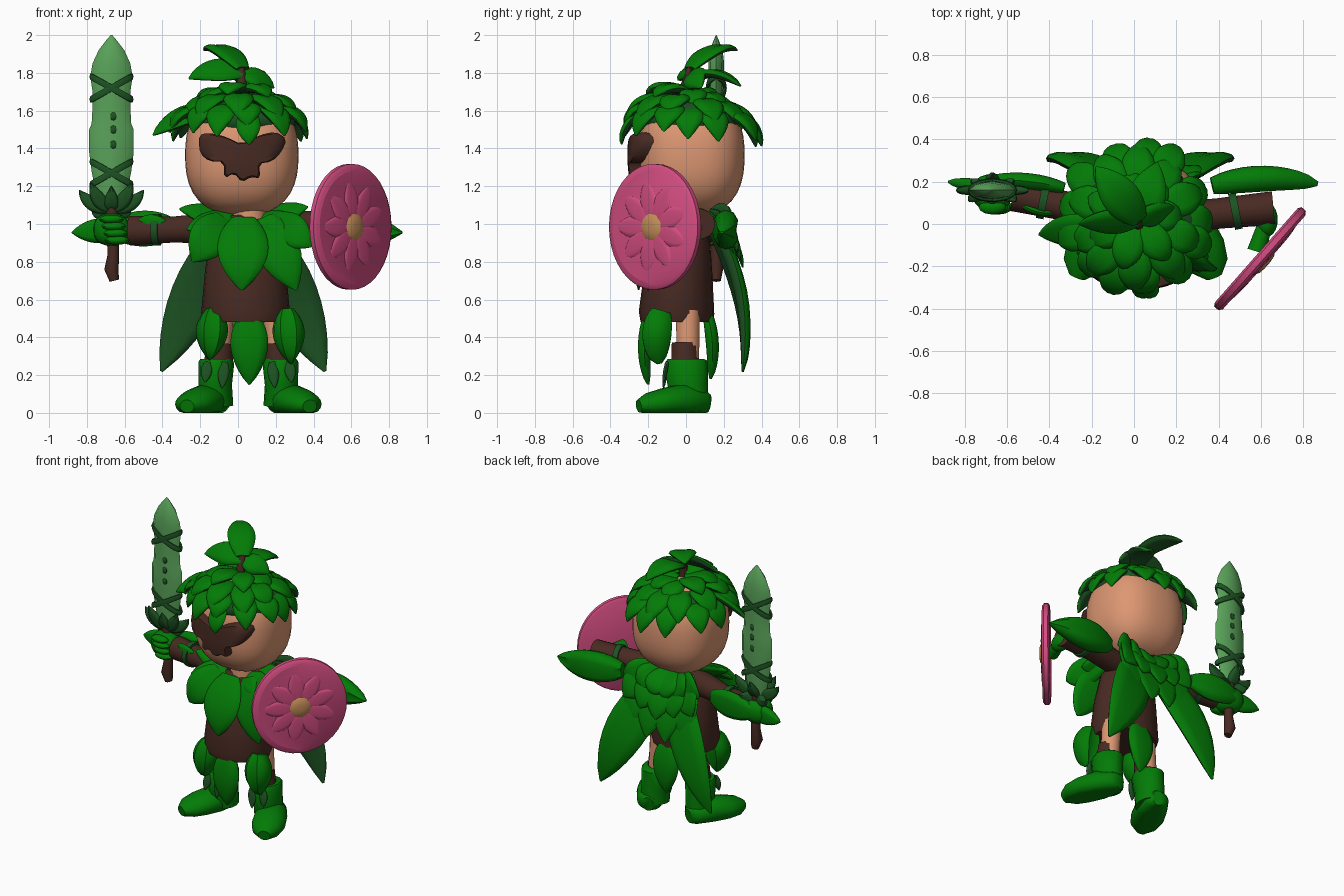
import bpy, bmesh, math, random
from mathutils import Vector as V

random.seed(4)
if "Cube" in bpy.data.objects:
    bpy.data.objects.remove(bpy.data.objects["Cube"])

X, Y, Z = V((1, 0, 0)), V((0, 1, 0)), V((0, 0, 1))


def material(name, r, g, b):
    m = bpy.data.materials.new(name)
    m.use_nodes = True
    m.diffuse_color = (r, g, b, 1)
    m.node_tree.nodes["Principled BSDF"].inputs["Base Color"].default_value = (r, g, b, 1)
    return m


GREEN = material("leaf green", .001, .2, .002)
DARK = material("dark green", .012, .085, .016)
PALE = material("blade green", .1, .36, .1)
SKIN = material("skin", .72, .31, .17)
BROWN = material("bark brown", .065, .023, .016)
PINK = material("petal pink", .66, .075, .22)
GOLD = material("flower centre", .56, .27, .1)


def finish(name, bm, *mats):
    bmesh.ops.recalc_face_normals(bm, faces=bm.faces[:])
    me = bpy.data.meshes.new(name)
    bm.to_mesh(me)
    bm.free()
    for m in mats:
        me.materials.append(m)
    me.polygons.foreach_set("use_smooth", [True] * len(me.polygons))
    me.set_sharp_from_angle(angle=math.radians(45))
    ob = bpy.data.objects.new(name, me)
    bpy.context.collection.objects.link(ob)
    return ob


def loft(name, path, radii, mat, hint=Y, sides=14, crease=0, under=None, floor=False):
    """Skin elliptical rings along a path; hint is the direction of the second radius."""
    bm = bmesh.new()
    path = [V(p) for p in path]
    rings = []
    for i, p in enumerate(path):
        t = (path[min(i + 1, len(path) - 1)] - path[max(i - 1, 0)]).normalized()
        side = t.cross(hint).normalized()
        up = side.cross(t)
        a, b = radii[i] if isinstance(radii[i], tuple) else (radii[i],) * 2
        ring = []
        for k in range(sides):
            ang = math.tau * k / sides
            s = math.sin(ang)
            co = p + side * a * math.cos(ang) + up * b * s * (1 - crease * abs(s) ** 8)
            if floor:
                co.z = max(co.z, 0)
            ring.append(bm.verts.new(co))
        rings.append(ring)
    for r, q in zip(rings, rings[1:]):
        for k in range(sides):
            j = (k + 1) % sides
            bm.faces.new((r[k], r[j], q[j], q[k]))
    bm.faces.new(rings[0])
    bm.faces.new(rings[-1])
    if under:
        bmesh.ops.recalc_face_normals(bm, faces=bm.faces[:])
        for f in bm.faces:
            f.material_index = int(f.normal.dot(hint.normalized()) < -.3)
    return finish(name, bm, mat, *([under] if under else []))


def leaf(name, base, tip, width, thick=.05, hint=Z, bend=(0, 0, 0), mat=GREEN, under=None):
    base, tip, bend = V(base), V(tip), V(bend)
    path, radii = [], []
    for i in range(11):
        t = i / 10
        path.append(base.lerp(tip, t) + bend * 4 * t * (1 - t))
        w = max(math.sin(math.pi * (.1 + .9 * t) ** .9), .02) ** .75
        radii.append((width / 2 * w, thick / 2 * w ** .6))
    return loft(name, path, radii, mat, hint, 12, .35, under)


def ball(name, centre, size, mat, power=2, seg=32):
    bm = bmesh.new()
    bmesh.ops.create_uvsphere(bm, u_segments=seg, v_segments=seg // 2, radius=1)
    for v in bm.verts:
        n = v.co / sum(abs(c) ** power for c in v.co) ** (1 / power)
        v.co = V(centre) + V(c * s for c, s in zip(n, size))
    return finish(name, bm, mat)


# Head, neck and cap
HC, HS, HP = (.02, .03, 1.365), (.3, .28, .32), 2.5
ball("head", HC, HS, SKIN, HP, 40)
loft("neck", [(.06, -.02, .95), (.06, -.02, 1.1)], [.09, .09], SKIN)
ball("hair_cap", (.02, .03, 1.55), (.29, .28, .13), DARK)

# Face mask with rounded corners, wrapped over the front of the head
outline = [(-.21, 1.45), (-.2, 1.37), (-.15, 1.33), (-.075, 1.33), (-.075, 1.24), (-.02, 1.27),
           (.02, 1.22), (.07, 1.25), (.12, 1.24), (.11, 1.32), (.18, 1.33), (.23, 1.38),
           (.26, 1.45), (.2, 1.49), (.11, 1.47), (.02, 1.42), (-.06, 1.46), (-.13, 1.48), (-.19, 1.48)]
outline = [tuple(V(p).lerp(V(q), f)) for p, q in zip(outline, outline[1:] + outline[:1]) for f in (.25, .75)]
bm = bmesh.new()
loops = []
for lift, scales in ((.06, (.3, .65, .92)), (.04, (1,)), (-.02, (1,))):
    for s in scales:
        loop = []
        for x, z in outline:
            x, z = .02 + (x - .02) * s, 1.36 + (z - 1.36) * s
            rest = 1 - abs((x - HC[0]) / HS[0]) ** HP - abs((z - HC[2]) / HS[2]) ** HP
            loop.append(bm.verts.new((x, HC[1] - HS[1] * max(rest, 0) ** (1 / HP) - lift, z)))
        loops.append(loop)
bm.faces.new(loops[0])
for p, q in zip(loops, loops[1:]):
    for k in range(len(p)):
        j = (k + 1) % len(p)
        bm.faces.new((p[k], p[j], q[j], q[k]))
finish("face_mask", bm, BROWN)

# Hair: three rows of overlapping leaves, hanging lower at the back
for row, (n, r0, z0, r1, z1, w) in enumerate(((13, .2, 1.6, .37, 1.455, .16),
                                              (10, .12, 1.65, .325, 1.55, .16),
                                              (7, .02, 1.68, .22, 1.64, .15))):
    for i in range(n):
        a = math.tau * (i + row * .5) / n + random.uniform(-.1, .1)
        d = V((math.cos(a), math.sin(a), 0))
        c = V((.01, .03, 0))
        r = r1 + random.uniform(-.02, .03)
        drop = random.uniform(-.03, .03) - .03 * d.y
        leaf(f"hair_leaf_{row}_{i}", c + d * r0 + Z * (z0 - .02 * d.y), c + d * r + Z * (z1 + drop),
             w, .065, Z + d * .6, d * .03 + Z * .035, under=DARK)
leaf("hair_side_leaf", (-.16, -.02, 1.6), (-.45, -.05, 1.47), .18, .06, V((-.3, -.6, 1)), (0, 0, .03), under=DARK)
leaf("hair_fringe_leaf", (.05, -.24, 1.6), (.06, -.34, 1.42), .13, .05, -Y, (0, -.03, 0), under=DARK)

# Sprout on top
loft("sprout_stem", [(.02, .01, 1.64), (.02, 0, 1.74), (.01, .03, 1.83)], [.032, .027, .024], BROWN, X, 8)
for i, (tip, w, up, h) in enumerate((((-.18, .27, 1.92), .18, .05, Z), ((-.26, .0, 1.77), .16, .03, Z - Y),
                                     ((.19, .08, 1.72), .14, .02, Z - Y), ((.11, .29, 1.73), .18, .05, Z))):
    leaf(f"sprout_leaf_{i}", (.025, .02, 1.82 - .02 * i), tip, w, .06, h, (0, 0, up), under=DARK)

# Torso and arms
loft("tunic", [(.04, -.05, .48), (.04, -.05, .53), (.04, -.04, .75), (.04, -.02, .92), (.04, 0, 1.03)],
     [(.22, .19), (.235, .2), (.215, .18), (.19, .15), (.12, .1)], BROWN, Y, 24)
loft("left_arm", [(.15, .02, .99), (.4, .05, 1), (.66, .075, 1)], [.08, .072, .08], BROWN, Z)
loft("right_arm", [(-.1, .03, .98), (-.35, .09, .97), (-.57, .14, .965)], [.085, .07, .08], BROWN, Z)
for name, p, s in (("left", (.48, .06, 1), 1), ("right", (-.43, .11, .97), -1)):
    d = V((s, .2, 0)) * .018
    loft(name + "_arm_vine", [V(p) - d, V(p) + d], [.086, .086], DARK, Z)

# Leaf bracers and hands
leaf("left_bracer", (.37, .18, .98), (.87, .19, .955), .21, .16, Y, (0, .03, 0))
leaf("right_bracer", (-.33, .17, .98), (-.74, .2, .97), .19, .1, Y, (0, .02, 0))
ball("right_hand", (-.67, .15, .97), (.095, .085, .085), GREEN, 2.5, 20)
for i in range(4):
    ball(f"right_finger_{i}", (-.67 + .01 * i, .08, 1.025 - .037 * i), (.065, .035, .024), GREEN, 2, 12)
leaf("right_hand_leaf", (-.64, .17, .97), (-.88, .2, .955), .13, .08, Y)
leaf("right_cuff_leaf", (-.53, .09, 1.0), (-.36, .06, 1.0), .1, .04, -Y, (0, -.02, 0))
ball("left_hand", (.63, .02, .98), (.05, .08, .06), GREEN, 2, 20)
loft("shield_grip", [(.62, 0, .98), (.58, -.13, .98)], [.035, .045], GREEN, Z, 10)

# Collar leaves in front and on the shoulders
for i, (b, t, w, h) in enumerate((
        ((-.08, -.09, 1.03), (-.24, -.2, .8), .22, -Y), ((.14, -.09, 1.03), (.31, -.2, .65), .23, -Y),
        ((.2, -.06, 1.03), (.39, -.21, .88), .18, -Y), ((.03, -.12, 1.03), (.02, -.25, .65), .27, -Y),
        ((-.02, 0, 1.0), (-.31, -.03, 1.08), .15, Z - Y), ((.11, 0, 1.0), (.37, -.03, 1.09), .15, Z - Y),
        ((-.02, -.07, 1.02), (-.27, -.14, .97), .17, Z - Y), ((.12, -.07, 1.02), (.32, -.14, .98), .17, Z - Y))):
    leaf(f"collar_leaf_{i}", b, t, w, .06, h, (0, -.045, 0) if h == -Y else (0, 0, .01))

# Cape: two long leaves under shorter rows
for name, s, x, w in (("left", 1, .46, .3), ("right", -1, -.405, .28)):
    leaf(name + "_cape_leaf", (.03 + .05 * s, .13, 1.0), (x, .3, .22), w, .09, Y,
         (.012 * s, .075, 0), under=DARK)
for row, (n, spread, z1, y1, w) in enumerate(((4, .22, .6, .31, .24), (5, .27, .77, .3, .21),
                                              (6, .3, .9, .26, .18))):
    for i in range(n):
        u = 2 * i / (n - 1) - 1
        leaf(f"cape_leaf_{row}_{i}", (.03 + .12 * u, .12 + .01 * row, 1.05),
             (.03 + spread * u, y1 - .03 * abs(u), z1 + .08 * abs(u)), w, .05, Y, (0, .035, 0), under=DARK)

# Skirt leaves
for name, b, t, w, th, h in (("front", (.06, -.2, .52), (.06, -.2, .15), .2, .09, -Y),
                             ("right", (-.13, -.13, .54), (-.15, -.14, .28), .17, .2, -Y),
                             ("left", (.26, -.13, .54), (.28, -.14, .26), .17, .2, -Y),
                             ("back", (.06, .11, .54), (.06, .13, .18), .2, .09, Y)):
    leaf(name + "_skirt_leaf", b, t, w, th, h, h * .02)

# Legs and boots, mirrored about the hips
for name, s in (("left", 1), ("right", -1)):
    def at(x, y, z):
        return V((.055 + s * x, y, z))
    loft(name + "_leg", [at(.14, .01, .54), at(.16, .01, .25)], [.065, .06], SKIN)
    loft(name + "_leg_wrap", [at(.15, -.005, .37), at(.16, -.005, .25)], [.072, .076], BROWN)
    loft(name + "_boot", [at(.17, 0, .285), at(.17, 0, .265), at(.175, .01, .15), at(.175, .02, .04)],
         [(.085, .1), (.095, .118), (.088, .11), (.095, .1)], GREEN)
    loft(name + "_foot", [at(.16, .12, .05), at(.17, .09, .055), at(.22, -.02, .065), at(.27, -.12, .055),
                          at(.305, -.2, .045), at(.325, -.25, .035)],
         [(.04, .05), (.08, .065), (.105, .09), (.11, .075), (.09, .06), (.04, .035)], GREEN, Z, 18, floor=True)
    for i, dx in enumerate((-.04, .05)):
        leaf(f"{name}_boot_leaf_{i}", at(.165 + dx, -.1, .27), at(.18 + dx, -.12, .13 + .03 * i),
             .06, .03, -Y, mat=DARK)

# Shield with a raised flower
C, N = V((.597, -.165, .985)), V((.75, -.66, 0)).normalized()
T = Z.cross(N)
loft("shield", [C + N * o for o in (-.025, -.015, .012, .025, .025, .015, .025)],
     [(r * .94, r) for r in (.315, .333, .333, .315, .295, .28, .06)], PINK, Z, 40)
for i in range(9):
    a = math.tau * (i + .5) / 9
    r = T * math.cos(a) + Z * math.sin(a)
    leaf(f"shield_petal_{i}", C + r * .05 + N * .022, C + r * .255 + N * .018, .12, .035, N, mat=PINK)
loft("flower_centre", [C + N * o for o in (0, .03, .042, .046)], [.075, .072, .052, .02], GOLD, Z, 20)

# Sword: hilt, guard leaves, blade, crossed vines and spots
SX, SY = -.67, .16
loft("sword_hilt", [(-.655, SY, .7), (-.67, SY, .76), (-.66, SY, .84), (SX, SY, 1.12)],
     [.025, .038, .03, .035], BROWN, Y, 10)
blade = [(1.1, .07), (1.2, .09), (1.28, .105), (1.38, .118), (1.5, .118), (1.53, .105), (1.62, .1),
         (1.7, .1), (1.78, .112), (1.85, .1), (1.92, .068), (1.97, .03), (2, .004)]
loft("sword_blade", [(SX, SY, z) for z, w in blade], [(w, min(.042, w * .5)) for z, w in blade],
     PALE, Y, 8)
for i, (dx, dy, z) in enumerate(((-.17, 0, 1.18), (.17, 0, 1.18), (-.11, -.05, 1.22), (.11, -.05, 1.22),
                                 (0, -.06, 1.2), (0, .08, 1.2), (-.1, .05, 1.08), (.1, .05, 1.08))):
    leaf(f"guard_leaf_{i}", (SX, SY, 1.08), (SX + dx, SY + dy, z), .08, .06,
         Y if dx else Z, (dx * .1, 0, -.02), DARK)
for zc in (1.27, 1.72):
    for s in (-1, 1):
        ring = [math.tau * k / 20 for k in range(22)]
        loft("sword_vine", [(SX + .107 * math.cos(a), SY + .046 * math.sin(a), zc + s * .06 * math.cos(a))
                            for a in ring], [(.01, .019)] * len(ring), DARK, Z, 6)
for z in (1.42, 1.5, 1.57):
    for s in (-1, 1):
        ball("blade_spot", (SX + .01, SY + s * .04, z), (.018, .008, .022), DARK, 2, 10)
